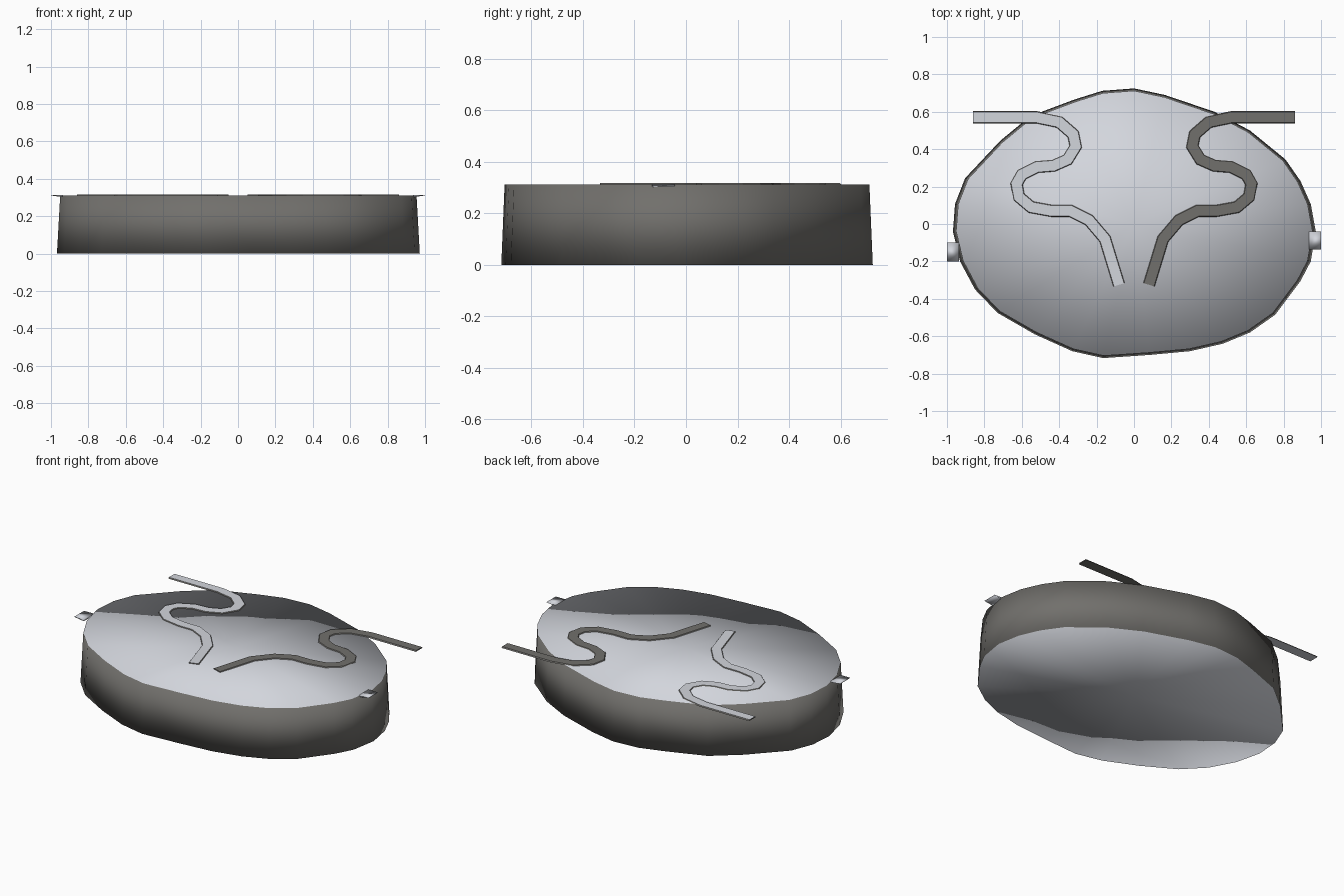
import bpy
import bmesh
from mathutils import Vector

cube = bpy.data.objects.get("Cube")
if cube:
    bpy.data.objects.remove(cube, do_unlink=True)


def material(name, color):
    mat = bpy.data.materials.new(name)
    mat.use_nodes = True
    mat.diffuse_color = color
    mat.node_tree.nodes["Principled BSDF"].inputs["Base Color"].default_value = color
    return mat


light = material("pale silver", (0.65, 0.67, 0.72, 1))
dark = material("dark grey", (0.166, 0.161, 0.15, 1))


def finish(bm, name, mats, smooth=False):
    bmesh.ops.recalc_face_normals(bm, faces=bm.faces)
    for face in bm.faces:
        face.smooth = smooth
    mesh = bpy.data.meshes.new(name)
    bm.to_mesh(mesh)
    bm.free()
    for mat in mats:
        mesh.materials.append(mat)
    obj = bpy.data.objects.new(name, mesh)
    bpy.context.collection.objects.link(obj)
    return obj


# Body: slightly tapered slab, fan caps blended smoothly into the wall
HEIGHT = 0.312
TAPER = 0.982
outline = [(0, .725), (.165, .69), (.43, .6), (.62, .5), (.81, .345), (.89, .23),
           (.945, .107), (.972, -.04), (.945, -.2), (.89, -.305), (.755, -.485),
           (.62, -.58), (.475, -.64), (.3, -.68), (.085, -.7), (-.165, -.717),
           (-.33, -.68), (-.53, -.59), (-.73, -.475), (-.85, -.35), (-.93, -.2),
           (-.968, -.04), (-.957, .107), (-.903, .245), (-.715, .445),
           (-.555, .577), (-.32, .665), (-.17, .712)]
bm = bmesh.new()
rings = [[bm.verts.new((x * s, y * s, z)) for x, y in outline]
         for s, z in ((1, 0), (TAPER, HEIGHT))]
centres = [bm.verts.new((0, 0, z)) for z in (0, HEIGHT)]
count = len(outline)
for i in range(count):
    j = (i + 1) % count
    wall = bm.faces.new((rings[0][i], rings[0][j], rings[1][j], rings[1][i]))
    wall.material_index = 1
    for ring, centre in zip(rings, centres):
        bm.faces.new((ring[i], ring[j], centre))
finish(bm, "body", [light, dark], smooth=True)


# Winding strips: thin ribbons with sloped dark edges, mirrored left and right
path = [(.86, .57), (.52, .57), (.4, .545), (.325, .48), (.312, .415), (.355, .345),
        (.43, .312), (.52, .305), (.6, .265), (.628, .215), (.615, .145), (.55, .09),
        (.44, .07), (.34, .07), (.24, .02), (.155, -.08), (.08, -.325)]


def ribbon(name, side, face_mat):
    pts = [Vector((side * x, y)) for x, y in path]
    bm = bmesh.new()
    sections = []
    for i, p in enumerate(pts):
        before = (p - pts[i - 1]).normalized() if i else (pts[1] - p).normalized()
        after = (pts[i + 1] - p).normalized() if i < len(pts) - 1 else before
        along = (before + after).normalized()
        across = Vector((-along.y, along.x)) / along.dot(before)
        section = []
        for half, z in ((-.033, .31), (.033, .31), (.028, .317), (-.028, .317)):
            q = p + across * half
            section.append(bm.verts.new((q.x, q.y, z)))
        sections.append(section)
    for a, b in zip(sections, sections[1:]):
        for k in range(4):
            n = (k + 1) % 4
            face = bm.faces.new((a[k], a[n], b[n], b[k]))
            face.material_index = k % 2
    for end in (sections[0], sections[-1]):
        bm.faces.new(end).material_index = 1
    finish(bm, name, [face_mat, dark])


ribbon("left_strip", 1, dark)
ribbon("right_strip", -1, light)


# Side tabs: small thin wedges at the rim
def tab(name, side, y, half):
    bm = bmesh.new()
    bmesh.ops.create_cube(bm, size=1)
    for v in bm.verts:
        top = v.co.z > 0
        outer = v.co.x > 0
        v.co.x = side * (1.0 if outer else .935)
        v.co.y = y + (half if v.co.y > 0 else -half) * (1 if top else .9)
        v.co.z = .314 if top else (.311 if outer else .302)
    finish(bm, name, [light], smooth=True)


tab("left_tab", 1, -.088, .047)
tab("right_tab", -1, -.15, .05)
